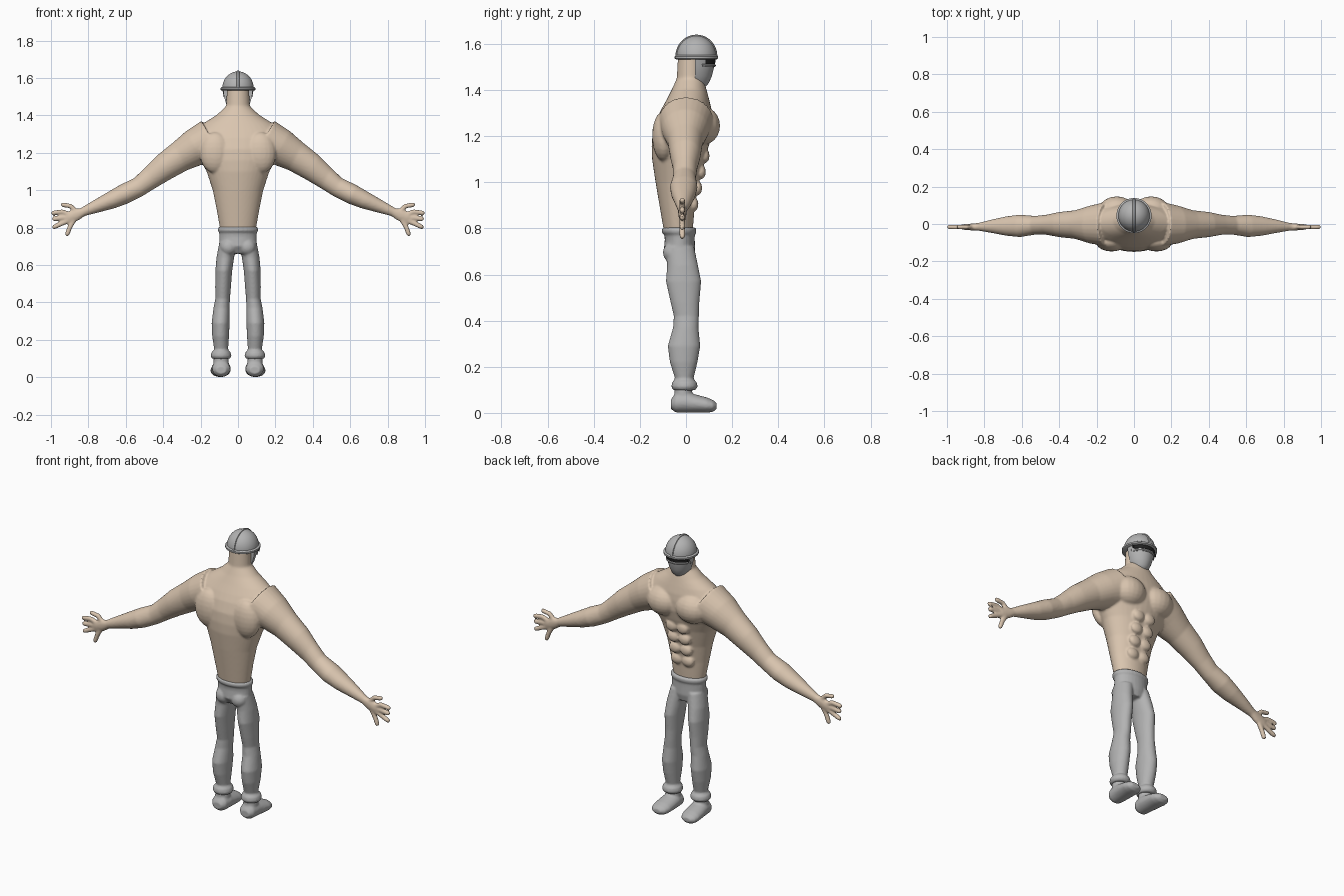
import bpy, bmesh, math
from mathutils import Vector, Matrix


def material(name, rgb):
    m = bpy.data.materials.new(name)
    m.diffuse_color = (*rgb, 1)
    return m


SKIN = material("tan skin", (0.70, 0.56, 0.43))
GREY = material("mid grey", (0.45, 0.45, 0.45))
BLACK = material("black", (0.015, 0.015, 0.015))
X, Y, Z = Vector((1, 0, 0)), Vector((0, 1, 0)), Vector((0, 0, 1))


def loft(bm, rings, n=28):
    """Closed skin through elliptical rings (centre, axis U, axis V)."""
    loops = [[bm.verts.new(Vector(c) + u * math.cos(2 * math.pi * i / n) + v * math.sin(2 * math.pi * i / n))
              for i in range(n)] for c, u, v in rings]
    for a, b in zip(loops, loops[1:]):
        for i in range(n):
            j = (i + 1) % n
            bm.faces.new((a[i], a[j], b[j], b[i]))
    bm.faces.new(loops[0])
    bm.faces.new(loops[-1])


def stack(bm, rows, n=28):
    """Vertical loft from rows (z, x_min, x_max, y_back, y_front)."""
    loft(bm, [(((a + b) / 2, (c + d) / 2, z), X * (b - a) / 2, Y * (d - c) / 2)
              for z, a, b, c, d in rows], n)


def blob(bm, loc, size):
    bmesh.ops.create_uvsphere(bm, u_segments=20, v_segments=12, radius=1,
                              matrix=Matrix.Translation(loc) @ Matrix.Diagonal((*size, 1)))


def finish(bm, name, mat, voxel=0, smooth=4):
    bmesh.ops.recalc_face_normals(bm, faces=bm.faces)
    me = bpy.data.meshes.new(name)
    bm.to_mesh(me)
    bm.free()
    me.materials.append(mat)
    me.shade_smooth()
    ob = bpy.data.objects.new(name, me)
    bpy.context.collection.objects.link(ob)
    if voxel:
        r = ob.modifiers.new("fuse", 'REMESH')
        r.mode, r.voxel_size, r.use_smooth_shade = 'VOXEL', voxel, True
        s = ob.modifiers.new("soften", 'SMOOTH')
        s.factor, s.iterations = 0.5, smooth
    else:
        me.set_sharp_from_angle(angle=math.radians(40))
    return ob


# --- Body: torso, neck, muscles, arms and hands fused into one skin
bm = bmesh.new()
stack(bm, [(z, -w, w, b, f) for z, w, b, f in (
    (.76, .088, -.088, .028), (.80, .097, -.098, .03), (.90, .115, -.115, .038),
    (1.0, .135, -.132, .055), (1.1, .168, -.147, .08), (1.16, .20, -.149, .10),
    (1.22, .225, -.144, .115), (1.28, .235, -.125, .115), (1.32, .225, -.105, .11),
    (1.36, .18, -.083, .10), (1.405, .11, -.06, .088), (1.45, .063, -.04, .075),
    (1.56, .058, -.034, .075))], 40)
arm = [(.14, 0, 1.27, .115, .12), (.23, -.003, 1.228, .10, .102), (.31, -.003, 1.18, .083, .077),
       (.40, -.003, 1.12, .073, .067), (.47, -.004, 1.065, .061, .053), (.53, -.007, 1.018, .053, .05),
       (.61, -.01, .978, .054, .06), (.68, -.011, .945, .047, .052), (.76, -.012, .912, .035, .036),
       (.83, -.015, .883, .024, .021), (.87, -.016, .866, .033, .018), (.91, -.016, .85, .03, .015)]
fingers = [((.86, .88), (.895, .915), (.945, .926)), ((.89, .865), (.94, .885), (.997, .88)),
           ((.895, .855), (.94, .852), (.992, .845)), ((.89, .845), (.935, .825), (.99, .80)),
           ((.87, .855), (.90, .80), (.917, .757))]
for s in (1, -1):
    across = Vector((.476 * s, 0, .878))
    loft(bm, [((s * x, y, z), across * r, Y * ry) for x, y, z, r, ry in arm])
    for pts in fingers:
        p = [Vector((s * x, -.016, z)) for x, z in pts]
        d = (p[2] - p[0]).normalized()
        side = d.cross(Y)
        loft(bm, [(p[0], side * .015, Y * .013), (p[1], side * .0135, Y * .013),
                  (p[2] - d * .01, side * .013, Y * .013), (p[2] + d * .002, side * .008, Y * .008)], 12)
    blob(bm, (s * .092, .068, 1.245), (.10, .08, .085))      # chest
    blob(bm, (s * .12, -.095, 1.2), (.085, .052, .11))       # upper back
    for k in range(4):                                      # stomach
        blob(bm, (s * .036, .082 - .016 * k, 1.115 - .07 * k), (.037, .02, .032))
finish(bm, "body", SKIN, .0065, 4)

# --- Trousers: hips with rolled waistband, two legs with ankle cuffs
bm = bmesh.new()
stack(bm, [(z, -w, w, b, f) for z, w, b, f in (
    (.66, .085, -.07, .03), (.70, .10, -.097, .04), (.75, .10, -.092, .038), (.772, .10, -.094, .038),
    (.782, .108, -.105, .045), (.797, .108, -.105, .045), (.804, .10, -.098, .038))])
legs = [(.72, .005, .10, -.09, .035), (.64, .021, .115, -.082, .052), (.57, .031, .121, -.087, .066),
        (.48, .038, .122, -.067, .058), (.42, .043, .121, -.053, .056), (.37, .045, .131, -.056, .054),
        (.29, .045, .141, -.079, .062), (.22, .048, .138, -.07, .05), (.147, .053, .127, -.047, .032),
        (.133, .04, .142, -.06, .047), (.113, .035, .147, -.064, .051), (.098, .043, .138, -.055, .04)]
for s in (1, -1):
    stack(bm, [(z, *sorted((s * a, s * b)), c, d) for z, a, b, c, d in legs])
    blob(bm, (s * .05, -.058, .695), (.045, .042, .045))
finish(bm, "trousers", GREY, .006, 3)

# --- Shoes
bm = bmesh.new()
foot = [(-.066, .038, .02, .028), (-.045, .044, .042, .046), (0, .046, .045, .051), (.045, .04, .039, .053),
        (.09, .034, .033, .053), (.117, .03, .026, .045), (.133, .03, .012, .025)]
for s in (1, -1):
    loft(bm, [((s * (.09 + .05 * max(y, 0)), y, z), X * hx, Z * hz) for y, z, hz, hx in foot])
    stack(bm, [(z, *sorted((s * a, s * b)), c, d) for z, a, b, c, d in (
        (.12, .052, .13, -.05, .03), (.085, .05, .131, -.05, .025), (.04, .046, .134, -.055, .05))])
finish(bm, "shoes", GREY, .006, 3)

# --- Helmet: dome, brim and crest strip
HY = .045
bm = bmesh.new()
dome = [(1.545 + .09 * math.sin(t), math.cos(t)) for t in [i * math.pi / 18 for i in range(9)] + [1.53]]
stack(bm, [(z, -.084 * c, .084 * c, HY - .086 * c, HY + .086 * c) for z, c in dome], 40)
finish(bm, "helmet_dome", GREY)
bm = bmesh.new()
stack(bm, [(z, -r, r, HY - r, HY + r) for z, r in
           ((1.533, .088), (1.537, .094), (1.546, .094), (1.551, .086))], 40)
finish(bm, "helmet_brim", GREY)
bm = bmesh.new()
crest = []
for i in range(25):
    t = math.pi * i / 24
    out = Vector((0, math.cos(t), math.sin(t)))
    crest.append(((0, HY + .085 * out.y, 1.546 + .088 * out.z), X * .008, out * .006))
loft(bm, crest, 8)
finish(bm, "helmet_crest", GREY)


# --- Face mask, open eye slit and the bar below it
def face_part(name, mat, rows, back):
    bm = bmesh.new()
    stack(bm, [(z, -w, w, .08 - f, f) for z, w, f in rows], 48)
    for v in bm.verts:
        v.co.y = max(v.co.y, back)
    bmesh.ops.remove_doubles(bm, verts=bm.verts, dist=.0001)
    finish(bm, name, mat)


face_part("face_mask", GREY, [(1.408, .02, .07), (1.414, .035, .085), (1.43, .049, .099), (1.46, .063, .112),
                              (1.50, .075, .122), (1.545, .081, .127)], .04)
face_part("eye_slit", BLACK, [(1.513, .080, .126), (1.532, .082, .1285)], .085)
face_part("slit_bar", GREY, [(1.499, .077, .125), (1.503, .081, .129), (1.509, .081, .129), (1.512, .077, .125)], .07)
